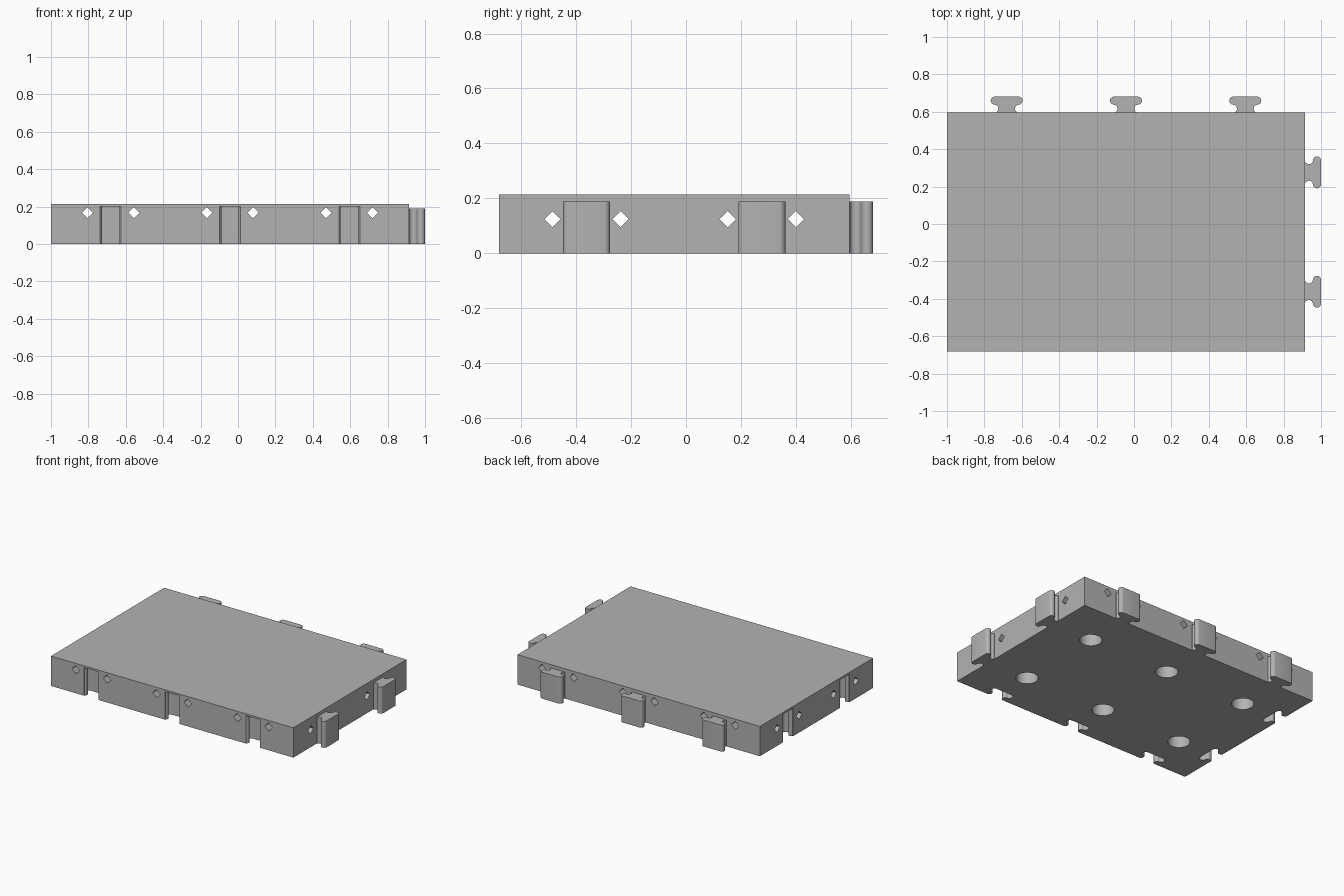
import bpy, bmesh, math
from mathutils import Matrix

old = bpy.data.objects.get("Cube")
if old:
    bpy.data.objects.remove(old, do_unlink=True)

# Main sizes
CELL, DEPTH, HEIGHT = 0.638, 0.086, 0.213
X0, Y0 = -1.0, -0.681
X1, Y1 = X0 + 3 * CELL, Y0 + 2 * CELL
XS = [X0 + CELL * (i + 0.5) for i in range(3)]
YS = [Y0 + CELL * (j + 0.5) for j in range(2)]

grey = bpy.data.materials.new("plain grey")
grey.use_nodes = True
grey.diffuse_color = (0.45, 0.45, 0.45, 1)
grey.node_tree.nodes["Principled BSDF"].inputs["Base Color"].default_value = (0.45, 0.45, 0.45, 1)


def make_object(name, bm):
    bmesh.ops.recalc_face_normals(bm, faces=bm.faces)
    mesh = bpy.data.meshes.new(name)
    bm.to_mesh(mesh)
    bm.free()
    mesh.materials.append(grey)
    obj = bpy.data.objects.new(name, mesh)
    bpy.context.collection.objects.link(obj)
    return obj


def prism(bm, points, z0, z1):
    face = bm.faces.new([bm.verts.new((x, y, z0)) for x, y in points])
    ext = bmesh.ops.extrude_face_region(bm, geom=[face])
    for v in ext["geom"]:
        if isinstance(v, bmesh.types.BMVert):
            v.co.z = z1


def arc(cu, cv, r, a0, a1, n=10):
    angles = [math.radians(a0 + (a1 - a0) * i / n) for i in range(n + 1)]
    return [(cu + r * math.cos(a), cv + r * math.sin(a)) for a in angles]


def key_profile(start, gap=0.0):
    """T-shaped key: u runs along the edge, v across it."""
    q = DEPTH / 4
    neck = arc(0.066, q, q - gap, 240, 90)
    head = arc(0.064, 3 * q, q + gap, -90, 90)
    half = [(neck[0][0], start)] + neck + head
    return half + [(-u, v) for u, v in reversed(half)]


def on_back(c, edge, pts):
    return [(c + u, edge + v) for u, v in pts]


def on_side(c, edge, pts):
    return [(edge + v, c + u) for u, v in pts]


def box(bm, size, loc, rot=None):
    m = Matrix.Translation(loc) @ (rot or Matrix()) @ Matrix.Diagonal((*size, 1))
    bmesh.ops.create_cube(bm, size=1, matrix=m)


# Slab body
bm = bmesh.new()
box(bm, (X1 - X0, Y1 - Y0, HEIGHT), ((X0 + X1) / 2, (Y0 + Y1) / 2, HEIGHT / 2))
slab = make_object("tile_slab", bm)

# Cutter: key slots in front and right edges, round sockets underneath
bm = bmesh.new()
slot = key_profile(-0.02, 0.002)
for x in XS:
    prism(bm, on_back(x, Y0, slot), -0.05, 0.2)
for y in YS:
    prism(bm, on_side(y, X0, slot), -0.05, 0.2)
for x in XS:
    for y in YS:
        bmesh.ops.create_cone(bm, cap_ends=True, segments=48, radius1=0.072, radius2=0.072,
                              depth=0.25, matrix=Matrix.Translation((x, y, 0.075)))
cutters = [make_object("slot_cutter", bm)]

# Cutters: diamond channels running both ways through the slab
SIDE, OFF = 0.042, 0.124
turn = math.radians(45)
bm = bmesh.new()
for x in XS:
    for s in (-OFF, OFF):
        box(bm, (SIDE, 2, SIDE), (x + s, 0, 0.167), Matrix.Rotation(turn, 4, "Y"))
cutters.append(make_object("long_channel_cutter", bm))
bm = bmesh.new()
for y in YS:
    for s in (-OFF, OFF):
        box(bm, (3, SIDE, SIDE), (0, y + s, 0.124), Matrix.Rotation(turn, 4, "X"))
cutters.append(make_object("cross_channel_cutter", bm))

for cutter in cutters:
    cutter.hide_render = True
    mod = slab.modifiers.new(cutter.name, "BOOLEAN")
    mod.operation, mod.solver, mod.object = "DIFFERENCE", "EXACT", cutter

# Bake the cuts and drop the helpers
result = bpy.data.meshes.new_from_object(slab.evaluated_get(bpy.context.evaluated_depsgraph_get()))
slab.modifiers.clear()
slab.data = result
for cutter in cutters:
    bpy.data.objects.remove(cutter, do_unlink=True)

# Connecting keys on the back and left edges
parts = [slab]
key = key_profile(-0.004)
for i, x in enumerate(XS):
    bm = bmesh.new()
    prism(bm, on_back(x, Y1, key), 0, 0.189)
    parts.append(make_object(f"back_key_{i + 1}", bm))
for i, y in enumerate(YS):
    bm = bmesh.new()
    prism(bm, on_side(y, X1, key), 0, 0.189)
    parts.append(make_object(f"left_key_{i + 1}", bm))

# Smooth round walls, crisp corners
bpy.ops.object.select_all(action="DESELECT")
for obj in parts:
    obj.select_set(True)
bpy.context.view_layer.objects.active = slab
bpy.ops.object.shade_smooth_by_angle(angle=math.radians(30))
